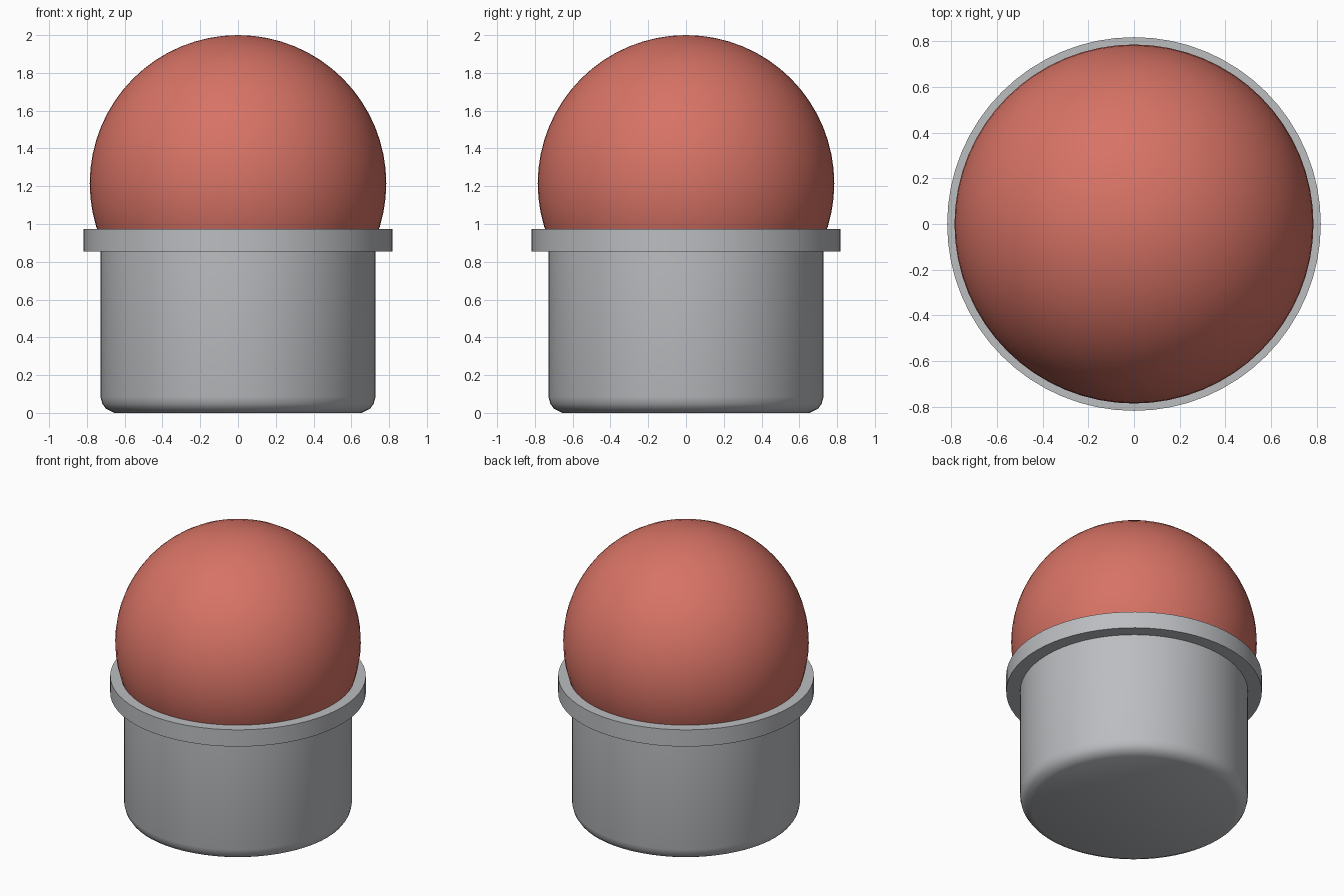
import bpy
import math

cube = bpy.data.objects.get("Cube")
if cube:
    bpy.data.objects.remove(cube, do_unlink=True)


def material(name, colour):
    mat = bpy.data.materials.new(name)
    mat.use_nodes = True
    mat.diffuse_color = (*colour, 1)
    mat.node_tree.nodes["Principled BSDF"].inputs["Base Color"].default_value = (*colour, 1)
    return mat


def lathe(name, profile, mat, sides=64):
    """Revolve (radius, height) points about z and cap both ends."""
    verts, faces = [], []
    for radius, z in profile:
        for i in range(sides):
            a = math.tau * i / sides
            verts.append((radius * math.cos(a), radius * math.sin(a), z))
    for row in range(len(profile) - 1):
        for i in range(sides):
            j = (i + 1) % sides
            low, high = row * sides, (row + 1) * sides
            faces.append((low + i, low + j, high + j, high + i))
    faces.append(tuple(reversed(range(sides))))
    top = (len(profile) - 1) * sides
    faces.append(tuple(range(top, top + sides)))
    mesh = bpy.data.meshes.new(name)
    mesh.from_pydata(verts, [], faces)
    mesh.materials.append(mat)
    obj = bpy.data.objects.new(name, mesh)
    bpy.context.collection.objects.link(obj)
    smooth(obj)
    return obj


def smooth(obj):
    bpy.ops.object.select_all(action="DESELECT")
    obj.select_set(True)
    bpy.context.view_layer.objects.active = obj
    bpy.ops.object.shade_smooth_by_angle(angle=math.radians(35))


grey = material("grey metal", (0.5, 0.51, 0.53))
red = material("soft red", (0.68, 0.17, 0.13))

# Holder body with a rounded lower edge
lathe("holder_body", [(0.655, 0), (0.70, 0.022), (0.719, 0.05), (0.728, 0.085), (0.728, 0.86)], grey)

# Wide flat collar around the top of the holder
lathe("holder_collar", [(0.817, 0.855), (0.817, 0.973)], grey)

# Ball seated in the holder
bpy.ops.mesh.primitive_uv_sphere_add(segments=64, ring_count=32, radius=0.785, location=(0, 0, 1.215))
ball = bpy.context.object
ball.name = "ball"
ball.data.materials.append(red)
smooth(ball)
